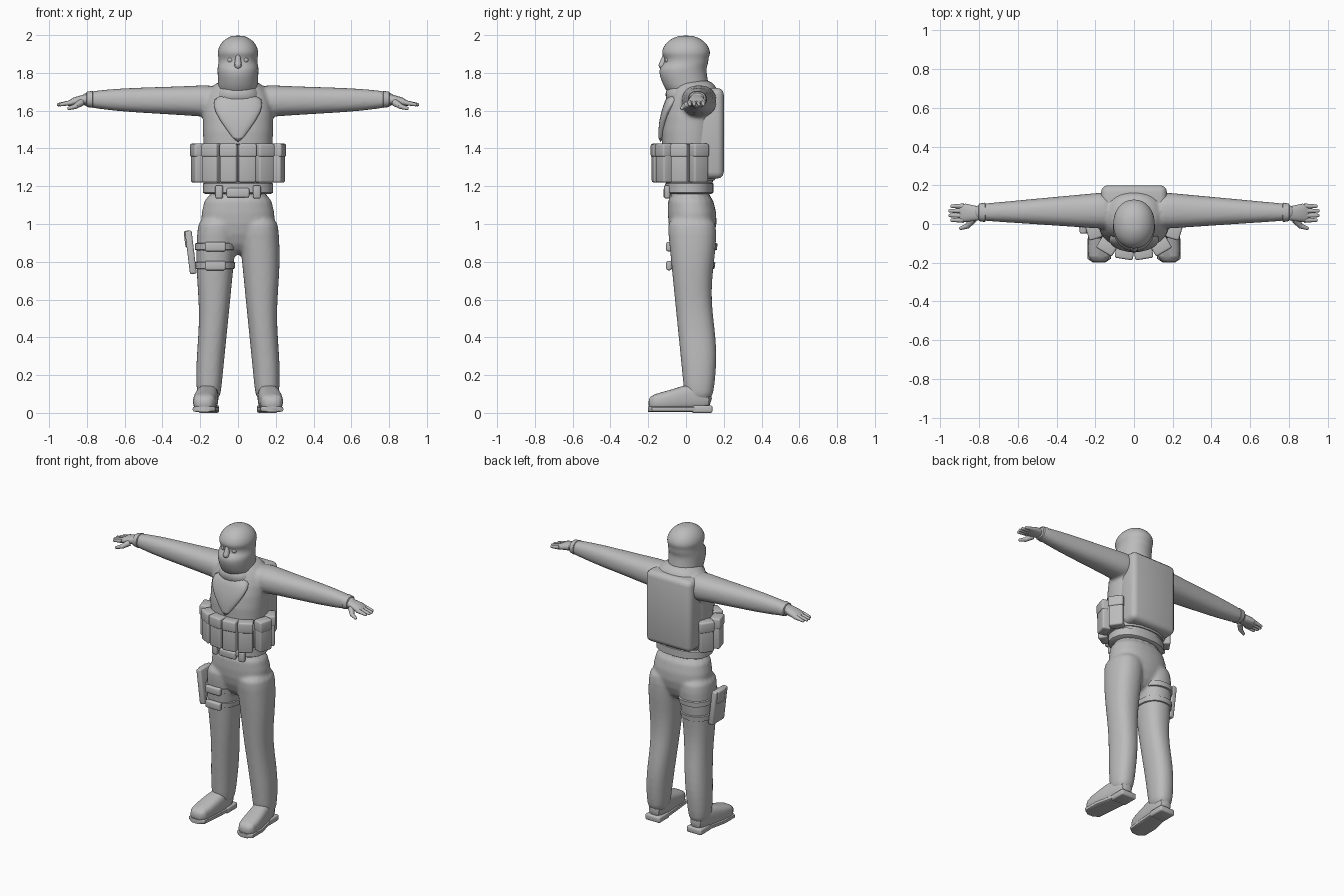
import bpy, bmesh
from math import sin, cos, pi, atan2, copysign, radians
from mathutils import Vector, Matrix

if "Cube" in bpy.data.objects:
    bpy.data.objects.remove(bpy.data.objects["Cube"])

GREY = (.5, .5, .5, 1)
material = bpy.data.materials.new("plain_grey")
material.use_nodes = True
material.diffuse_color = GREY
material.node_tree.nodes["Principled BSDF"].inputs["Base Color"].default_value = GREY


def finish(name, bm, rounded=False, merged=False):
    """Turn a bmesh into a shaded object with its modifiers."""
    bmesh.ops.recalc_face_normals(bm, faces=bm.faces[:])
    mesh = bpy.data.meshes.new(name)
    bm.to_mesh(mesh)
    bm.free()
    mesh.materials.append(material)
    ob = bpy.data.objects.new(name, mesh)
    bpy.context.collection.objects.link(ob)
    if rounded:
        subsurf = ob.modifiers.new("round", "SUBSURF")
        subsurf.levels = subsurf.render_levels = 1
    if merged:
        remesh = ob.modifiers.new("merge", "REMESH")
        remesh.mode = "VOXEL"
        remesh.voxel_size = .01
        remesh.use_smooth_shade = True
        blend = ob.modifiers.new("blend", "SMOOTH")
        blend.factor = .5
        blend.iterations = 6
        mesh.shade_smooth()
    else:
        bpy.ops.object.select_all(action="DESELECT")
        ob.select_set(True)
        bpy.context.view_layer.objects.active = ob
        bpy.ops.object.shade_smooth_by_angle(angle=radians(45))


def loft(bm, axis, sections, power=2.3, side=1, count=20):
    """Skin rounded sections given as (position, min a, max a, min b, max b)."""
    rings = []
    for t, a_min, a_max, b_min, b_max in sections:
        ring = []
        for i in range(count):
            c, s = cos(2 * pi * i / count), sin(2 * pi * i / count)
            c, s = (copysign(abs(v) ** (2 / power), v) for v in (c, s))
            a = (a_min + a_max + (a_max - a_min) * c) / 2
            b = (b_min + b_max + (b_max - b_min) * s) / 2
            x, y, z = {"x": (t, a, b), "y": (a, t, b), "z": (a, b, t)}[axis]
            ring.append(bm.verts.new((x * side, y, z)))
        rings.append(ring)
    for low, high in zip(rings, rings[1:]):
        for i in range(count):
            j = (i + 1) % count
            bm.faces.new((low[i], low[j], high[j], high[i]))
    bm.faces.new(rings[0])
    bm.faces.new(rings[-1])


def trunk(bm, sections, power=2.3):
    """Loft upward from (height, half width, front, back)."""
    loft(bm, "z", [(z, -half, half, front, back) for z, half, front, back in sections], power)


def band(bm, z, height, half, front, back):
    """Add a strap around the trunk with softened rims."""
    rims = [(-height, -.01), (-height * .8, 0), (height * .8, 0), (height, -.01)]
    trunk(bm, [(z + dz, half + g, front - g, back + g) for dz, g in rims])


def box(bm, place, size, turn=0, tilt=0, bevel=.01):
    """Add a bevelled box, turned about z and tilted about y."""
    matrix = (Matrix.Translation(place) @ Matrix.Rotation(turn, 4, "Z")
              @ Matrix.Rotation(tilt, 4, "Y") @ Matrix.Diagonal((*size, 1)))
    verts = bmesh.ops.create_cube(bm, size=1, matrix=matrix)["verts"]
    edges = list({edge for v in verts for edge in v.link_edges})
    bmesh.ops.bevel(bm, geom=edges, offset=bevel, segments=3, affect="EDGES", profile=.5)


def ball(bm, place, radius):
    bmesh.ops.create_uvsphere(bm, u_segments=12, v_segments=8, radius=radius,
                              matrix=Matrix.Translation(place))


def finger(bm, start, end, thick, thin):
    """Add a tapered rod with a round tip."""
    start, end = Vector(start), Vector(end)
    along = end - start
    matrix = (Matrix.Translation((start + end) / 2)
              @ along.to_track_quat("Z", "Y").to_matrix().to_4x4())
    bmesh.ops.create_cone(bm, cap_ends=True, segments=12, radius1=thick, radius2=thin,
                          depth=along.length, matrix=matrix)
    ball(bm, end, thin)


def leg_section(z, grow=0):
    """Trouser leg outline: straight inner and front lines, wavy outer and back lines."""
    outer = .215 + .008 * cos(10 * (z - .2))
    back = .15 + .014 * cos(3 * pi * (z - .3))
    return z, .1 * (1 - z) - grow, outer + grow, -.1 * z - grow, back + grow


def arm_section(t):
    """Sleeve outline from shoulder (t = 0) to wrist (t = 1), fuller at the elbow."""
    wide = .1 - .06 * t
    tall = .09 - .055 * t + .01 * sin(pi * t ** 2)
    y, z = .07 - .01 * t, 1.65 + .01 * t
    return .1 + .74 * t, y - wide, y + wide, z - tall, z + tall


# Clothed body: torso, pelvis, sleeves and trousers merged into one skin
bm = bmesh.new()
trunk(bm, [(1.1, .17, -.1, .14), (1.3, .18, -.12, .15), (1.5, .19, -.14, .17),
           (1.65, .19, -.1, .18), (1.72, .15, -.07, .17), (1.77, .09, -.05, .13)])
trunk(bm, [(1.2, .17, -.1, .13), (1.05, .2, -.1, .17), (.95, .2, -.09, .16), (.83, .08, -.03, .1)])
for side in (1, -1):
    loft(bm, "z", [leg_section(.05 + i / 10) for i in range(11)], side=side)
    loft(bm, "x", [arm_section(i / 8) for i in range(9)], side=side)
finish("clothed_body", bm, rounded=True, merged=True)

# Masked head: wrapped jaw, sunken eye slot and a domed skull
bm = bmesh.new()
jaw = [(1.65, .11, -.08, .13), (1.75, .105, -.13, .12), (1.8, .11, -.145, .11), (1.83, .11, -.14, .11)]
slot = [(z, .104, -.115, .12) for z in (1.85, 1.88)]
dome = [(1.9 + .1 * sin(a), .11 * cos(a), -.13 * cos(a), .13 * cos(a))
        for a in (i * pi / 14 for i in range(7))]
trunk(bm, jaw + slot + dome, power=2.1)
finish("masked_head", bm, rounded=True)

# Nose bridge and eyes in the slot
bm = bmesh.new()
finger(bm, (0, -.11, 1.9), (0, -.125, 1.84), .01, .02)
for side in (1, -1):
    ball(bm, (side * .04, -.096, 1.868), .016)
finish("nose_and_eyes", bm)

# Scarf collar and the pointed cloth hanging on the chest
bm = bmesh.new()
trunk(bm, [(1.62, .15, -.115, .14), (1.7, .12, -.11, .15), (1.74, .1, -.1, .12)])
trunk(bm, [(1.43, .01, -.15, -.12), (1.55, .1, -.145, -.1), (1.63, .14, -.12, -.05),
           (1.69, .12, -.1, 0)])
finish("neck_scarf", bm, rounded=True)

# Flat back panel of the vest
bm = bmesh.new()
box(bm, (0, .12, 1.48), (.34, .16, .48), bevel=.035)
finish("vest_back_panel", bm)

# Ring of ammunition pouches with flaps
bm = bmesh.new()
ring_x, ring_y = .215, .15
for side in (1, -1):
    for degrees in (13, 40, 78, 116):
        x = side * ring_x * sin(radians(degrees))
        y = -ring_y * cos(radians(degrees))
        turn = atan2(x / ring_x ** 2, -y / ring_y ** 2)
        box(bm, (x, y, 1.32), (.09, .06, .2), turn)
        box(bm, (x, y, 1.39), (.095, .07, .07), turn)
finish("vest_pouches", bm)

# Vest lower band, trouser belt and buckle
bm = bmesh.new()
band(bm, 1.32, .09, .195, -.14, .16)
finish("vest_band", bm)
bm = bmesh.new()
band(bm, 1.19, .03, .185, -.11, .145)
box(bm, (0, -.105, 1.165), (.12, .03, .05))
for side in (1, -1):
    box(bm, (side * .1, -.1, 1.17), (.04, .03, .07), side * .2)
finish("belt_and_buckle", bm)

# Thigh holster with leg straps and small front pouches
bm = bmesh.new()
box(bm, (-.25, .015, .85), (.036, .13, .23), tilt=-.12)
box(bm, (-.265, .02, .92), (.036, .08, .09), tilt=-.12)
for z in (.78, .88):
    rims = [(-.02, -.005), (-.016, .006), (.016, .006), (.02, -.005)]
    loft(bm, "z", [leg_section(z + dz, grow) for dz, grow in rims], side=-1)
    box(bm, (-.12, -.09, z), (.11, .03, .05))
finish("thigh_holster", bm)

# Boot outline from toe to heel, toes turned out
BOOT = [(-.2, .15, .21, .03, .07), (-.18, .12, .24, .01, .1), (-.08, .11, .24, .01, .12),
        (.05, .1, .21, .01, .17), (.14, .11, .2, .02, .13)]

for side, label in ((1, "left"), (-1, "right")):
    bm = bmesh.new()
    loft(bm, "y", BOOT, power=2.8, side=side)
    finish(label + "_boot", bm, rounded=True)

    # Front sole follows the boot outline; the heel is a separate block
    bm = bmesh.new()
    loft(bm, "y", [(y, inner, outer, .005, .035) for y, inner, outer, *_ in BOOT[:-1]],
         power=5, side=side)
    box(bm, (side * .155, .085, .02), (.11, .11, .04))
    finish(label + "_boot_sole", bm)

    # Hand: palm, four fingers in a fan and a two-part thumb
    bm = bmesh.new()
    loft(bm, "x", [(.8, .02, .09, 1.63, 1.69), (.87, .01, .105, 1.625, 1.67),
                   (.9, .01, .1, 1.625, 1.65)], side=side)
    for i in range(4):
        y = .02 + .024 * i
        tip = .94 + .012 * sin(pi * i / 3)
        finger(bm, (side * .88, y, 1.643), (side * tip, y, 1.632), .014, .009)
    knuckle = (side * .86, -.01, 1.623)
    finger(bm, (side * .83, .025, 1.643), knuckle, .02, .014)
    finger(bm, knuckle, (side * .895, -.022, 1.612), .014, .009)
    finish(label + "_hand", bm)

    # Cuff around the wrist
    bm = bmesh.new()
    loft(bm, "x", [(x, .06 - r, .06 + r, 1.66 - r * .9, 1.66 + r * .9)
                   for x, r in ((.765, .04), (.77, .05), (.8, .045), (.805, .035))], side=side)
    finish(label + "_cuff", bm)
